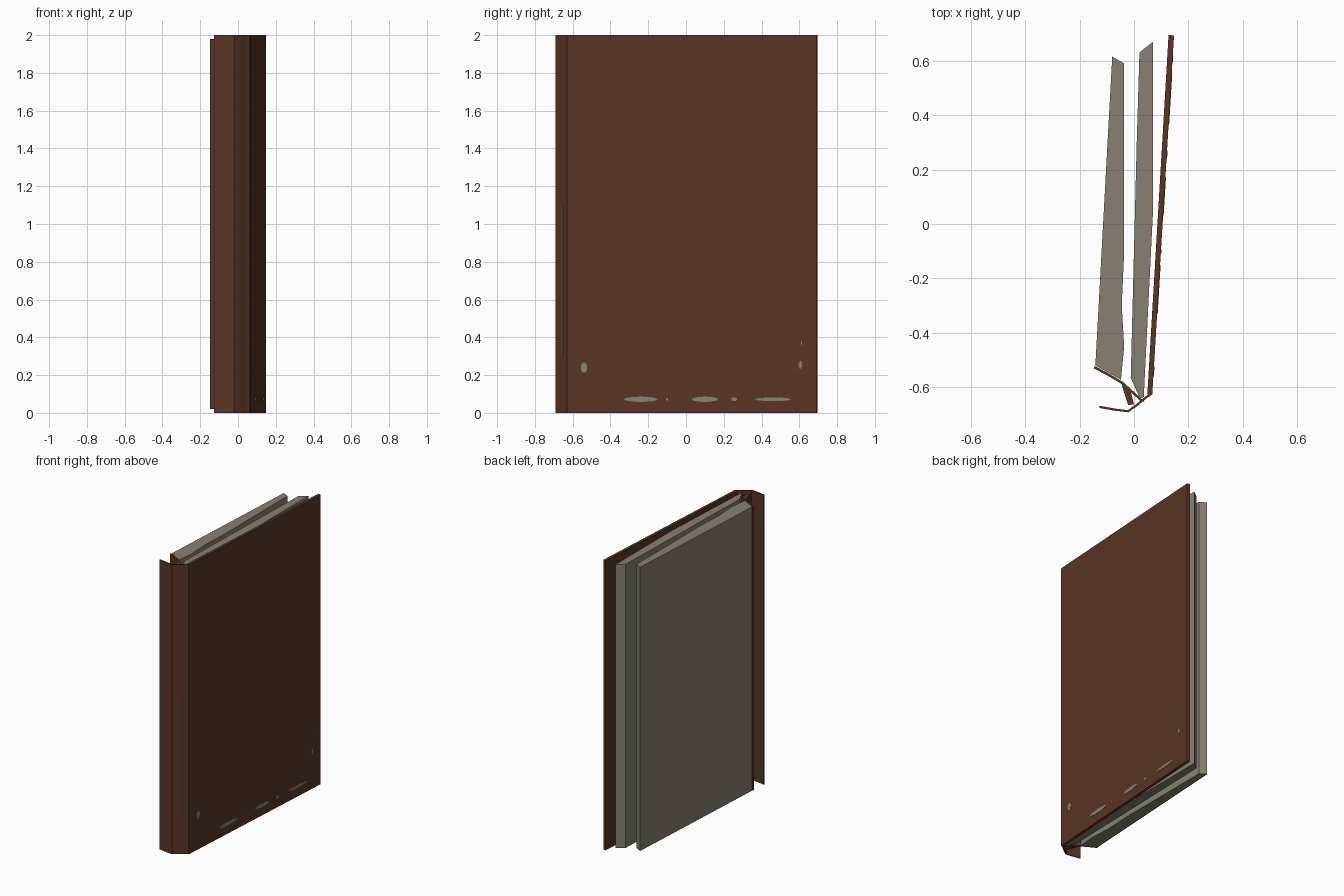
import bpy, bmesh, math

if "Cube" in bpy.data.objects:
    bpy.data.objects.remove(bpy.data.objects["Cube"])


def material(name, rgb):
    m = bpy.data.materials.new(name)
    m.diffuse_color = (*rgb, 1)
    m.use_nodes = True
    m.node_tree.nodes["Principled BSDF"].inputs["Base Color"].default_value = m.diffuse_color
    return m


LEATHER = material("brown leather", (0.10, 0.037, 0.018))
PAPER = material("aged paper", (0.25, 0.215, 0.165))


def extrude(name, points, direction, mat):
    """Closed prism: outline of 3D points swept along a direction."""
    bm = bmesh.new()
    face = bm.faces.new([bm.verts.new(p) for p in points])
    new = bmesh.ops.extrude_face_region(bm, geom=[face])["geom"]
    verts = [v for v in new if isinstance(v, bmesh.types.BMVert)]
    bmesh.ops.translate(bm, verts=verts, vec=direction)
    bmesh.ops.recalc_face_normals(bm, faces=bm.faces)
    me = bpy.data.meshes.new(name)
    bm.to_mesh(me)
    bm.free()
    me.materials.append(mat)
    ob = bpy.data.objects.new(name, me)
    bpy.context.collection.objects.link(ob)
    return ob


def prism(name, outline, z0, z1, mat):
    return extrude(name, [(x, y, z0) for x, y in outline], (0, 0, z1 - z0), mat)


def strip(name, path, thick, z0, z1, mat):
    """Thin sheet following a plan path."""
    left, right = [], []
    for i, (x, y) in enumerate(path):
        a, b = path[max(i - 1, 0)], path[min(i + 1, len(path) - 1)]
        dx, dy = b[0] - a[0], b[1] - a[1]
        n = math.hypot(dx, dy)
        ox, oy = -dy / n * thick / 2, dx / n * thick / 2
        left.append((x + ox, y + oy))
        right.append((x - ox, y - oy))
    return prism(name, left + right[::-1], z0, z1, mat)


# Cover board, leaning slightly outwards
prism("cover_board", [(0.049, -0.626), (0.067, -0.628), (0.147, 0.692), (0.127, 0.695)],
      0, 2, LEATHER)

# Torn spine: hinge and loose flap
strip("spine_hinge_and_flap", [(0.06, -0.627), (0.045, -0.636), (0.012, -0.664),
                               (-0.022, -0.688), (-0.07, -0.682), (-0.127, -0.672)],
      0.008, 0, 2, LEATHER)

# Two separated page blocks
prism("left_page_block", [(-0.08, 0.615), (-0.036, 0.59), (-0.036, -0.1), (-0.045, -0.3),
                          (-0.036, -0.45), (-0.048, -0.572), (-0.142, -0.52)],
      0.02, 1.98, PAPER)
prism("right_page_block", [(0.02, 0.63), (0.07, 0.67), (0.07, 0.05), (0.036, -0.635),
                           (0.022, -0.642), (-0.012, -0.565), (0.01, 0.3)],
      0.02, 1.98, PAPER)

# Lining glued to the backs of the pages, with a folded scrap
strip("page_back_lining", [(-0.146, -0.526), (-0.09, -0.556), (-0.042, -0.585),
                           (0.03, -0.65)], 0.009, 0.02, 1.98, LEATHER)
prism("lining_scrap", [(-0.046, -0.588), (-0.022, -0.665), (0.0, -0.663),
                       (-0.012, -0.615)], 0.02, 1.98, LEATHER)


# Worn patches on the outside of the cover: centre y, centre z, half width, half height
def cover_x(y):
    return 0.067 + (y + 0.628) * 0.08 / 1.32


WORN = [(-0.54, 0.24, 0.017, 0.028), (-0.24, 0.072, 0.09, 0.014), (-0.1, 0.072, 0.006, 0.008),
        (0.1, 0.072, 0.07, 0.014), (0.255, 0.072, 0.015, 0.01), (0.46, 0.072, 0.095, 0.01),
        (0.605, 0.255, 0.009, 0.022), (0.612, 0.37, 0.003, 0.01)]
for i, (y, z, w, h) in enumerate(WORN):
    ring = []
    for k in range(12):
        a = math.tau * k / 12
        py, pz = y + w * math.cos(a), z + h * math.sin(a)
        ring.append((cover_x(py) - 0.002, py, pz))
    extrude(f"worn_patch_{i + 1}", ring, (0.004, 0, 0), PAPER)

# Narrow split along the hinge
strip("hinge_split", [(0.033, -0.651), (0.036, -0.648)], 0.009, 0.3, 1.1, PAPER)
